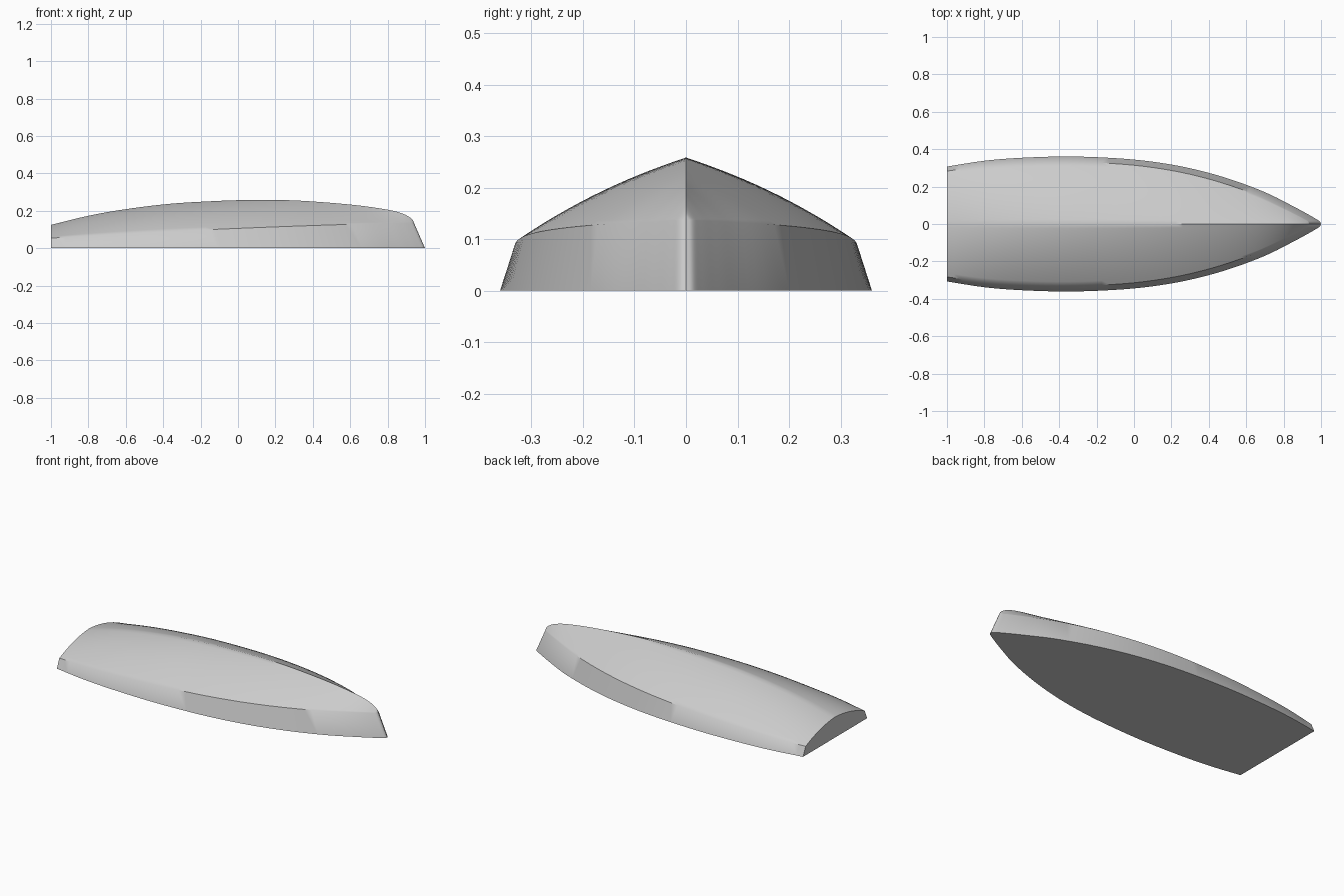
import bpy, bmesh, math
from mathutils import Vector

cube = bpy.data.objects.get("Cube")
if cube:
    bpy.data.objects.remove(cube, do_unlink=True)

# Hull lines from stern to bow: position, rim half width, keel height
LINES = [Vector(p) for p in (
    (-1, .307, .125), (-.8, .338, .172), (-.6, .354, .207), (-.35, .361, .237),
    (-.1, .352, .252), (.1, .333, .258), (.3, .298, .257), (.5, .244, .246),
    (.7, .17, .228), (.856, .092, .206), (.93, .052, .188), (.97, .029, .17),
    (.993, .014, .152), (1, 0, .137))]
STEPS = 5
ARC = 14


def smooth_path(points, steps):
    """Catmull-Rom curve through all points."""
    path = []
    for i in range(len(points) - 1):
        p, q = points[i], points[i + 1]
        before = points[i - 1] if i else 2 * p - q
        after = points[i + 2] if i + 2 < len(points) else 2 * q - p
        m, n = (q - before) / 2, (after - p) / 2
        for j in range(steps):
            t = j / steps
            path.append(p + m * t + (3 * (q - p) - 2 * m - n) * t ** 2
                        + (2 * (p - q) + m + n) * t ** 3)
    return path + [points[-1]]


def half_section(station):
    """Rim, chine and curved bottom up to the keel, on the +y side."""
    x, rim, keel = station
    s = (x + 1) / 2
    upper_x = x - .06 * s                      # raked stem
    chine = Vector((rim * .92, .054 + .12 * s - .037 * s * s))
    top = Vector((0, keel))
    drop = .1 + .4 * s                         # round stern to V-shaped bow
    control = Vector((chine.x / 2, keel - drop * (keel - chine.y)))
    points = [Vector((x, rim, 0))]
    for j in range(ARC + 1):
        t = j / ARC
        p = chine * (1 - t) ** 2 + control * 2 * t * (1 - t) + top * t * t
        points.append(Vector((upper_x, p.x, p.y)))
    return points


# Loft the full sections into one closed shell
bm = bmesh.new()
rings = []
for station in smooth_path(LINES, STEPS):
    half = half_section(station)
    other = [Vector((p.x, -p.y, p.z)) for p in reversed(half[:-1])]
    rings.append([bm.verts.new(p) for p in half + other])

for a, b in zip(rings, rings[1:]):
    for i in range(len(a)):
        k = (i + 1) % len(a)                   # wraps round to form the flat deck
        bm.faces.new((a[i], a[k], b[k], b[i]))
bm.faces.new(rings[0])                         # transom

bmesh.ops.remove_doubles(bm, verts=bm.verts, dist=.0002)
bmesh.ops.dissolve_degenerate(bm, edges=bm.edges, dist=.0001)
bmesh.ops.recalc_face_normals(bm, faces=bm.faces)

mesh = bpy.data.meshes.new("hull")
bm.to_mesh(mesh)
bm.free()
hull = bpy.data.objects.new("hull", mesh)
bpy.context.collection.objects.link(hull)

# Plain grey finish
grey = bpy.data.materials.new("light_grey")
grey.use_nodes = True
colour = (.6, .6, .6, 1)
grey.diffuse_color = colour
grey.node_tree.nodes["Principled BSDF"].inputs["Base Color"].default_value = colour
mesh.materials.append(grey)

# Smooth skin with crisp rim, transom and bow keel
bpy.ops.object.select_all(action='DESELECT')
hull.select_set(True)
bpy.context.view_layer.objects.active = hull
bpy.ops.object.shade_smooth_by_angle(angle=math.radians(40))
